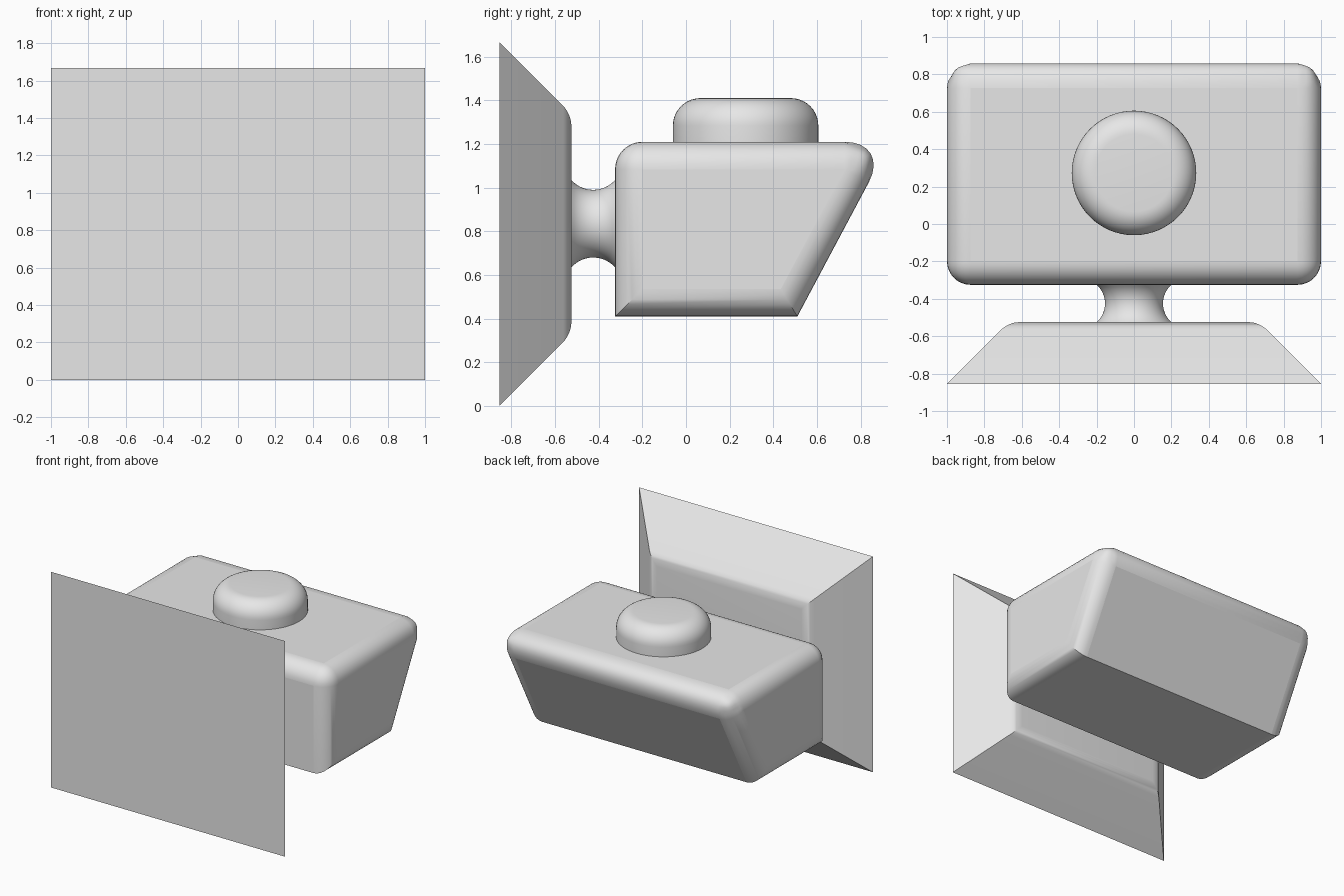
import bpy
import bmesh
from math import sin, cos, pi, radians, sqrt
from mathutils import Vector

cube = bpy.data.objects.get("Cube")
if cube:
    bpy.data.objects.remove(cube)

R = 0.126          # shared edge radius
PLATE_Y, BODY_Y = -0.525, -0.325

grey = bpy.data.materials.new("light_grey")
grey.use_nodes = True
grey.diffuse_color = (0.8, 0.8, 0.8, 1)
grey.node_tree.nodes["Principled BSDF"].inputs["Base Color"].default_value = (0.8, 0.8, 0.8, 1)


def finish(name, bm, angle=30):
    bmesh.ops.recalc_face_normals(bm, faces=bm.faces)
    mesh = bpy.data.meshes.new(name)
    bm.to_mesh(mesh)
    bm.free()
    obj = bpy.data.objects.new(name, mesh)
    bpy.context.collection.objects.link(obj)
    mesh.materials.append(grey)
    bpy.ops.object.select_all(action='DESELECT')
    bpy.context.view_layer.objects.active = obj
    obj.select_set(True)
    bpy.ops.object.shade_smooth_by_angle(angle=radians(angle))
    return obj


def loft(bm, first, second):
    """Closed solid between two matching four-sided rings."""
    a = [bm.verts.new(p) for p in first]
    b = [bm.verts.new(p) for p in second]
    bm.faces.new(a)
    bm.faces.new(b)
    for i in range(4):
        j = (i + 1) % 4
        bm.faces.new((a[i], a[j], b[j], b[i]))
    bmesh.ops.recalc_face_normals(bm, faces=bm.faces)


def lathe(name, profile, origin, axis):
    """Revolve (radius, height) points around an axis."""
    bm = bmesh.new()
    axis, origin = Vector(axis), Vector(origin)
    verts = [bm.verts.new(origin + Vector((r, 0, 0)) + axis * h) for r, h in profile]
    edges = [bm.edges.new(pair) for pair in zip(verts, verts[1:])]
    bmesh.ops.spin(bm, geom=verts + edges, cent=origin, axis=axis,
                   angle=2 * pi, steps=64, use_duplicate=False)
    bmesh.ops.remove_doubles(bm, verts=bm.verts, dist=0.0005)
    return finish(name, bm)


# Front plate: tapered slab with a softened inner rim
bm = bmesh.new()
depth, front_y, height = 0.33, -0.855, 1.667


def rect(inset, y):
    x, lo, hi = 1 - inset, inset, height - inset
    return [(-x, y, lo), (x, y, lo), (x, y, hi), (-x, y, hi)]


loft(bm, rect(0, front_y), rect(depth, PLATE_Y))
rim = [e for e in bm.edges if all(v.co.y > -0.6 for v in e.verts)]
bmesh.ops.bevel(bm, geom=rim, offset=0.052, segments=6, profile=0.5, affect='EDGES')
finish("front_plate", bm, 35)

# Body: box with slanted back, rounded except along the bottom front and back
bm = bmesh.new()
bottom, top = 0.41, 1.21
side = [(BODY_Y, bottom), (0.51, bottom), (0.936, top), (BODY_Y, top)]
loft(bm, [(-1, y, z) for y, z in side], [(1, y, z) for y, z in side])
weights = bm.edges.layers.float.new("bevel_weight_edge")
for e in bm.edges:
    a, b = (v.co for v in e.verts)
    along_x = abs(a.x - b.x) > 1
    if along_x and a.z < 0.5:
        e[weights] = 0
    elif along_x and a.y > 0.5:
        e[weights] = 1          # acute edge needs a wider bevel for equal radius
    else:
        e[weights] = 0.6
body = finish("body", bm)
bevel = body.modifiers.new("rounding", 'BEVEL')
bevel.limit_method = 'WEIGHT'
bevel.width = R / 0.6
bevel.segments = 8
bevel.use_clamp_overlap = False
bpy.ops.object.modifier_apply(modifier=bevel.name)
bpy.ops.object.shade_smooth_by_angle(angle=radians(30))

# Connecting neck: waisted tube between plate and body
half, waist, sag = 0.1, 0.155, 0.045
arc = (half ** 2 + sag ** 2) / (2 * sag)
steps = [half * (i / 8 - 1) for i in range(17)]
lathe("neck", [(waist + arc - sqrt(arc ** 2 - h ** 2), h) for h in steps],
      (0, (PLATE_Y + BODY_Y) / 2, 0.835), (0, 1, 0))

# Top knob: short cylinder with a rounded rim
radius, tall = 0.333, 0.2
profile = [(radius, -0.01)]
for i in range(11):
    t = i / 10 * pi / 2
    profile.append((radius - R + R * cos(t), tall - R + R * sin(t)))
profile.append((0, tall))
lathe("top_knob", profile, (0, 0.273, top), (0, 0, 1))
